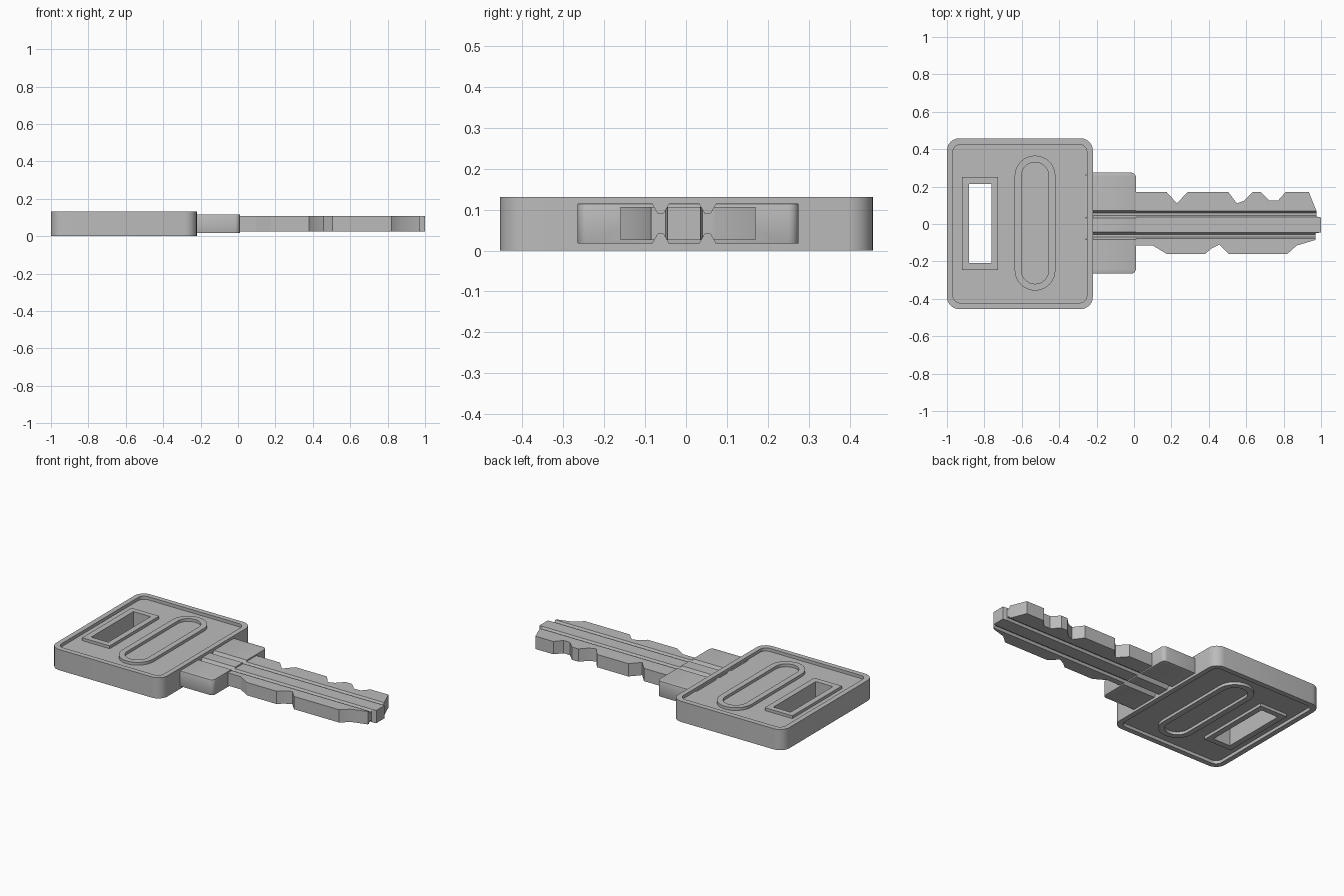
import bpy, bmesh
from math import sin, cos, pi

cube = bpy.data.objects.get("Cube")
if cube:
    bpy.data.objects.remove(cube, do_unlink=True)

metal = bpy.data.materials.new("grey metal")
metal.use_nodes = True
GREY = (0.5, 0.5, 0.5, 1)
metal.diffuse_color = GREY
metal.node_tree.nodes["Principled BSDF"].inputs["Base Color"].default_value = GREY

MID = 0.066  # middle height of the key


def add_object(name, data):
    obj = bpy.data.objects.new(name, data)
    bpy.context.collection.objects.link(obj)
    return obj


def bake(obj):
    """Replace an object by its evaluated, welded mesh."""
    bpy.context.view_layer.update()
    graph = bpy.context.evaluated_depsgraph_get()
    mesh = bpy.data.meshes.new_from_object(obj.evaluated_get(graph))
    name, place = obj.name, obj.location.copy()
    bpy.data.objects.remove(obj, do_unlink=True)
    bm = bmesh.new()
    bm.from_mesh(mesh)
    bmesh.ops.remove_doubles(bm, verts=bm.verts, dist=0.0002)
    bmesh.ops.recalc_face_normals(bm, faces=bm.faces)
    bm.to_mesh(mesh)
    bm.free()
    mesh.materials.clear()
    mesh.materials.append(metal)
    result = add_object(name, mesh)
    result.location = place
    return result


def slab(name, outlines, height):
    """Upright slab with outlines; the second outline is a hole."""
    curve = bpy.data.curves.new(name, 'CURVE')
    curve.dimensions = '2D'
    curve.fill_mode = 'BOTH'
    curve.extrude = height / 2
    for points in outlines:
        spline = curve.splines.new('POLY')
        spline.points.add(len(points) - 1)
        for p, (x, y) in zip(spline.points, points):
            p.co = (x, y, 0, 1)
        spline.use_cyclic_u = True
    obj = add_object(name, curve)
    obj.location.z = MID
    return bake(obj)


def rounded(x0, x1, y0, y1, r, steps=6):
    """Rectangle outline with round corners."""
    corners = [(x1 - r, y1 - r), (x0 + r, y1 - r), (x0 + r, y0 + r), (x1 - r, y0 + r)]
    return [(cx + r * cos((q + i / steps) * pi / 2), cy + r * sin((q + i / steps) * pi / 2))
            for q, (cx, cy) in enumerate(corners) for i in range(steps + 1)]


def rect(x0, x1, y0, y1):
    return [(x0, y0), (x1, y0), (x1, y1), (x0, y1)]


def prism_along_x(name, profile, x0, x1):
    bm = bmesh.new()
    face = bm.faces.new([bm.verts.new((x0, y, z)) for y, z in profile])
    new = bmesh.ops.extrude_face_region(bm, geom=[face])["geom"]
    verts = [v for v in new if isinstance(v, bmesh.types.BMVert)]
    bmesh.ops.translate(bm, verts=verts, vec=(x1 - x0, 0, 0))
    bmesh.ops.recalc_face_normals(bm, faces=bm.faces)
    mesh = bpy.data.meshes.new(name)
    bm.to_mesh(mesh)
    bm.free()
    return add_object(name, mesh)


def cut_grooves(obj):
    """Cut two tapered grooves into the top and the underside."""
    cutters = []
    for y in (0.053, -0.062):
        for side in (1, -1):
            profile = [(y - 0.007, MID + side * 0.026), (y + 0.007, MID + side * 0.026),
                       (y + 0.03, MID + side * 0.066), (y - 0.03, MID + side * 0.066)]
            cutter = prism_along_x("groove_cutter", profile, -0.3, 1.1)
            cutter.hide_render = True
            mod = obj.modifiers.new("groove", 'BOOLEAN')
            mod.operation = 'DIFFERENCE'
            mod.solver = 'EXACT'
            mod.object = cutter
            cutters.append(cutter)
    result = bake(obj)
    for cutter in cutters:
        bpy.data.objects.remove(cutter, do_unlink=True)
    return result


# Head: raised rim around a recessed plate
rim = slab("head_rim", [rounded(-1, -0.22, -0.455, 0.458, 0.065),
                        rounded(-0.968, -0.252, -0.422, 0.425, 0.04)], 0.131)
plate = slab("head_plate", [rounded(-0.98, -0.24, -0.435, 0.438, 0.05),
                            rect(-0.9, -0.745, -0.225, 0.23)], 0.091)

# Raised frame around the key ring hole, and raised oval ring
frame = slab("hole_frame", [rect(-0.92, -0.727, -0.245, 0.25),
                            rect(-0.883, -0.763, -0.208, 0.215)], 0.127)
oval = slab("oval_ring", [rounded(-0.638, -0.42, -0.356, 0.366, 0.109, 8),
                          rounded(-0.602, -0.456, -0.32, 0.33, 0.073, 8)], 0.127)

# Shoulder between head and blade
shoulder = slab("shoulder", [rounded(-0.26, 0.01, -0.265, 0.275, 0.025, 4)], 0.098)
soften = shoulder.modifiers.new("soft_edges", 'BEVEL')
soften.width = 0.01
soften.segments = 2
soften.limit_method = 'ANGLE'
shoulder = cut_grooves(shoulder)

# Blade with notched edges and a narrow centre tip
upper_edge = [(0.005, 0.17), (0.175, 0.17), (0.23, 0.11), (0.285, 0.17), (0.505, 0.17),
              (0.55, 0.11), (0.59, 0.125), (0.635, 0.17), (0.68, 0.17), (0.725, 0.125),
              (0.77, 0.125), (0.81, 0.17), (0.935, 0.17), (0.975, 0.07)]
tip = [(0.975, 0.04), (1, 0.035), (1, -0.045), (0.97, -0.05)]
lower_edge = [(0.97, -0.085), (0.87, -0.115), (0.82, -0.16), (0.505, -0.16), (0.457, -0.11),
              (0.415, -0.13), (0.38, -0.16), (0.175, -0.16), (0.1, -0.115), (0.005, -0.115)]
blade = cut_grooves(slab("blade", [upper_edge + tip + lower_edge], 0.081))

# Smooth the round corners, keep the edges sharp
bpy.ops.object.select_all(action='DESELECT')
for part in (rim, plate, frame, oval, shoulder, blade):
    part.select_set(True)
bpy.context.view_layer.objects.active = rim
bpy.ops.object.shade_smooth_by_angle(angle=0.52)
